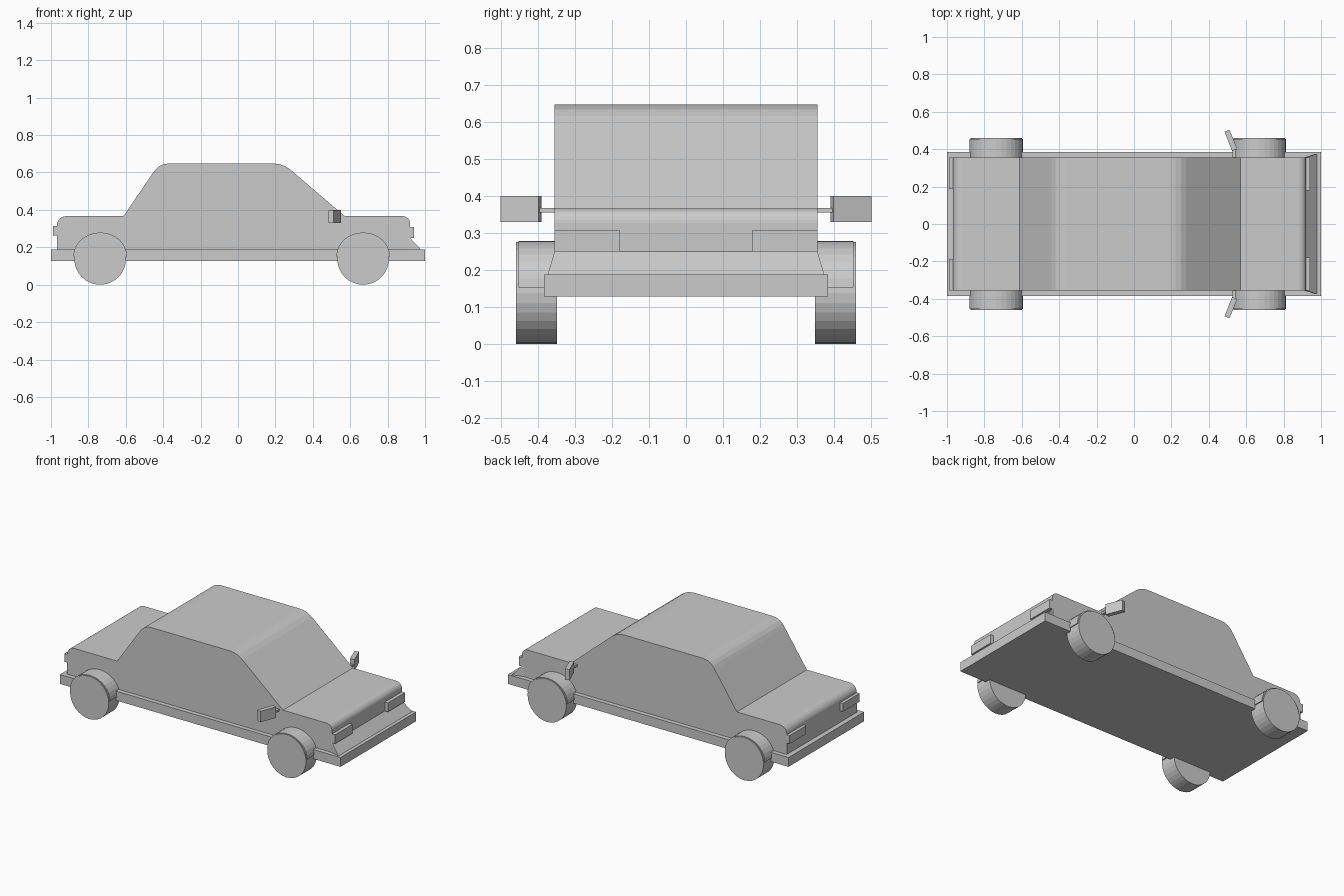
import bpy, bmesh, math
from mathutils import Vector

if "Cube" in bpy.data.objects:
    bpy.data.objects.remove(bpy.data.objects["Cube"])


def finish(name, bm):
    bmesh.ops.recalc_face_normals(bm, faces=bm.faces)
    me = bpy.data.meshes.new(name)
    bm.to_mesh(me)
    bm.free()
    ob = bpy.data.objects.new(name, me)
    bpy.context.collection.objects.link(ob)
    return ob


def extrude(name, pts, lo, hi, axis):
    """Extrude a 2D outline along y (outline in xz) or z (outline in xy)."""
    bm = bmesh.new()
    to3d = (lambda p: (p[0], lo, p[1])) if axis == 'y' else (lambda p: (p[0], p[1], lo))
    face = bm.faces.new([bm.verts.new(to3d(p)) for p in pts])
    new = bmesh.ops.extrude_face_region(bm, geom=[face])['geom']
    move = Vector((0, hi - lo, 0)) if axis == 'y' else Vector((0, 0, hi - lo))
    bmesh.ops.translate(bm, vec=move, verts=[v for v in new if isinstance(v, bmesh.types.BMVert)])
    return finish(name, bm)


def box(name, x0, x1, y0, y1, z0, z1):
    return extrude(name, [(x0, y0), (x1, y0), (x1, y1), (x0, y1)], z0, z1, 'z')


def both_sides(ob):
    mod = ob.modifiers.new("mirror", 'MIRROR')
    mod.use_axis = (False, True, False)
    return ob


def arc(cx, cz, rx, rz, a0, a1, n):
    return [(cx + rx * math.cos(math.radians(a0 + (a1 - a0) * i / n)),
             cz + rz * math.sin(math.radians(a0 + (a1 - a0) * i / n))) for i in range(n + 1)]


HALF = 0.356

# Bumper and sill slab
box("base_slab", -1, 1, -0.385, 0.385, 0.128, 0.188)

# Body side profile with rounded deck, roof and bonnet corners
profile = [(-0.968, 0.18)]
profile += arc(-0.918, 0.317, 0.05, 0.05, 180, 90, 6)
profile += [(-0.612, 0.367), (-0.455, 0.597), (-0.44, 0.617), (-0.42, 0.634), (-0.398, 0.644), (-0.37, 0.648),
            (0.19, 0.648), (0.222, 0.644), (0.25, 0.635), (0.278, 0.617), (0.57, 0.367)]
profile += arc(0.88, 0.327, 0.04, 0.04, 90, 0, 6)
profile += [(0.92, 0.18)]
extrude("body", profile, -HALF, HALF, 'y')

# Flared valance above the front bumper
bm = bmesh.new()
for x, y, z in [(0.91, HALF, 0.25), (0.92, HALF, 0.25), (0.962, HALF, 0.2),
                (0.98, 0.375, 0.186), (0.91, HALF, 0.186)]:
    for s in (-1, 1):
        bm.verts.new((x, s * y, z))
bmesh.ops.convex_hull(bm, input=bm.verts)
finish("front_valance", bm)

# Lights
both_sides(box("headlight", 0.9, 0.942, 0.18, HALF, 0.25, 0.308))
both_sides(box("tail_light", -0.988, -0.95, 0.187, HALF, 0.262, 0.315))

# Wheels and the arches hugging their upper halves
for end, cx in (("rear", -0.737), ("front", 0.669)):
    rim = arc(cx, 0.138, 0.138, 0.138, 0, 360, 32)[:-1]
    both_sides(extrude(end + "_wheel", rim, 0.35, 0.46, 'y'))
    arch = arc(cx, 0.152, 0.143, 0.127, 0, 180, 16)
    both_sides(extrude(end + "_wheel_arch", arch, 0.35, 0.454, 'y'))

# Angled door mirrors on short arms
both_sides(extrude("door_mirror", [(0.552, 0.4), (0.511, 0.503), (0.484, 0.494), (0.524, 0.391)],
                   0.33, 0.4, 'z'))
both_sides(extrude("mirror_arm", [(0.525, 0.34), (0.545, 0.34), (0.543, 0.41), (0.528, 0.41)],
                   0.355, 0.368, 'z'))
